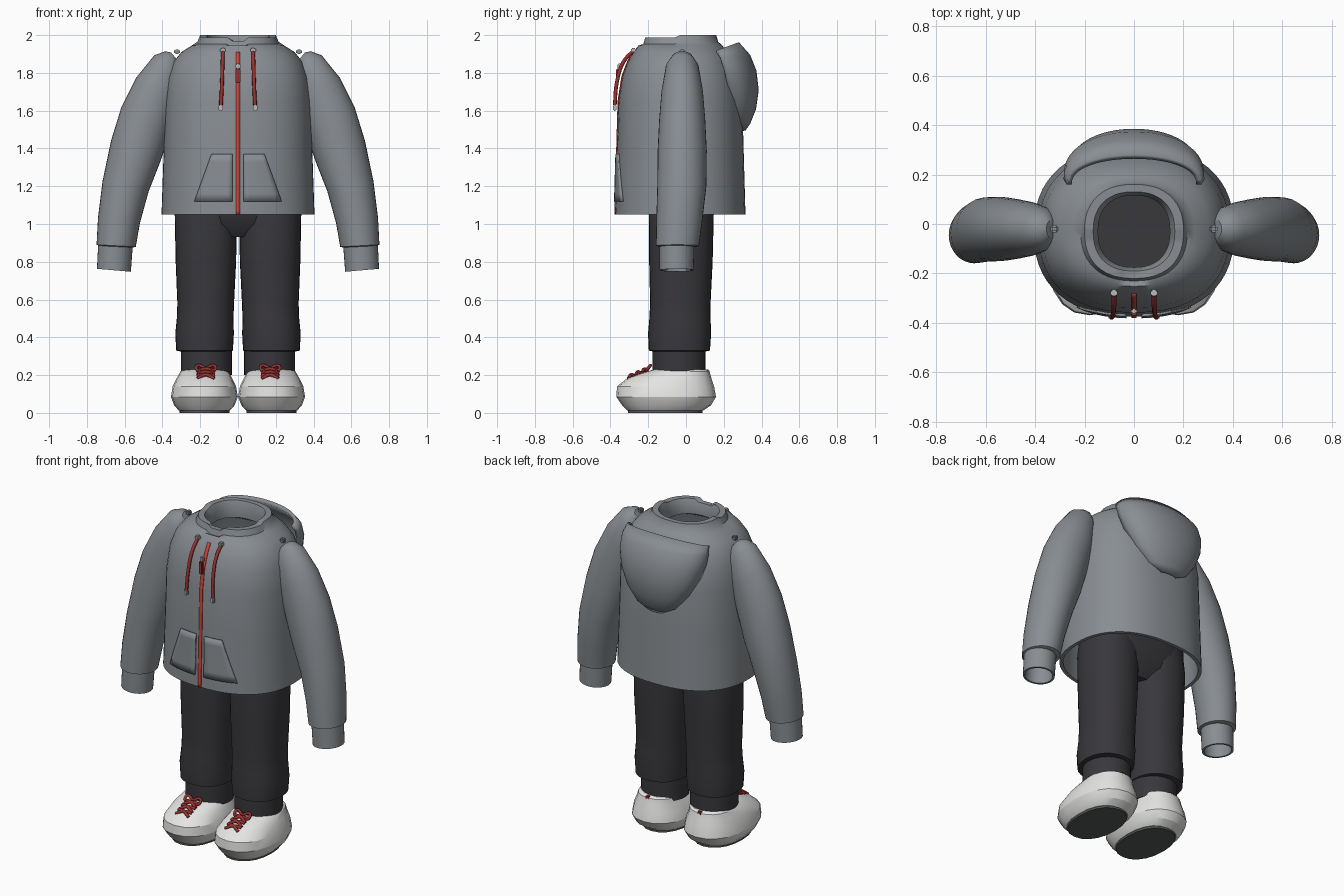
import bpy, bmesh, math
from mathutils import Vector

cube = bpy.data.objects.get("Cube")
if cube:
    bpy.data.objects.remove(cube)


def material(name, rgb):
    m = bpy.data.materials.new(name)
    m.use_nodes = True
    m.diffuse_color = (*rgb, 1)
    for node in m.node_tree.nodes:
        if node.type == 'BSDF_PRINCIPLED':
            node.inputs["Base Color"].default_value = (*rgb, 1)
    return m


GREY = material("hoodie grey", (0.25, 0.27, 0.29))
DARK = material("trouser charcoal", (0.04, 0.038, 0.044))
WHITE = material("shoe white", (0.78, 0.78, 0.77))
SOLE = material("sole grey", (0.09, 0.095, 0.1))
RED = material("zip red", (0.65, 0.06, 0.04))
CORD = material("cord red", (0.32, 0.03, 0.03))
METAL = material("metal grey", (0.5, 0.5, 0.5))


def finish(name, bm, mat, angle=35, thickness=0):
    bmesh.ops.recalc_face_normals(bm, faces=bm.faces)
    me = bpy.data.meshes.new(name)
    bm.to_mesh(me)
    bm.free()
    me.materials.append(mat)
    ob = bpy.data.objects.new(name, me)
    bpy.context.collection.objects.link(ob)
    if thickness:
        mod = ob.modifiers.new("Thickness", 'SOLIDIFY')
        mod.thickness = thickness
        mod.offset = 0
    bpy.ops.object.select_all(action='DESELECT')
    bpy.context.view_layer.objects.active = ob
    ob.select_set(True)
    bpy.ops.object.shade_smooth_by_angle(angle=math.radians(angle))
    return ob


def spow(v, p):
    return math.copysign(abs(v) ** p, v)


def loft(name, rings, mat, side=1, n=2, seg=32, closed=False, angle=35, tweak=None):
    """Skin rings of (cx, cy, z, rx, ry, tilt in degrees)."""
    bm = bmesh.new()
    rows = []
    for cx, cy, z, rx, ry, tilt in rings:
        t = math.radians(tilt)
        row = []
        for i in range(seg):
            a = math.tau * i / seg
            u = rx * spow(math.cos(a), 2 / n)
            v = ry * spow(math.sin(a), 2 / n)
            p = Vector((side * (cx + u * math.cos(t)), cy + v, z + u * math.sin(t)))
            row.append(bm.verts.new(tweak(p) if tweak else p))
        rows.append(row)
    pairs = list(zip(rows, rows[1:]))
    if closed:
        pairs.append((rows[-1], rows[0]))
    else:
        bm.faces.new(rows[0])
        bm.faces.new(rows[-1])
    for r, s in pairs:
        for i in range(seg):
            j = (i + 1) % seg
            bm.faces.new((r[i], r[j], s[j], s[i]))
    return finish(name, bm, mat, angle)


def patch(name, nu, nv, fn, mat, thickness):
    """Grid sheet from fn(u, v), both 0..1."""
    bm = bmesh.new()
    g = [[bm.verts.new(fn(i / nu, j / nv)) for i in range(nu + 1)] for j in range(nv + 1)]
    for j in range(nv):
        for i in range(nu):
            bm.faces.new((g[j][i], g[j][i + 1], g[j + 1][i + 1], g[j + 1][i]))
    return finish(name, bm, mat, 40, thickness)


def tube(name, points, r, mat):
    cu = bpy.data.curves.new(name, 'CURVE')
    cu.dimensions = '3D'
    cu.bevel_depth = r
    cu.bevel_resolution = 2
    cu.use_fill_caps = True
    sp = cu.splines.new('BEZIER')
    sp.bezier_points.add(len(points) - 1)
    for bp, p in zip(sp.bezier_points, points):
        bp.co = p
        bp.handle_left_type = bp.handle_right_type = 'AUTO'
    sp.resolution_u = 5
    cu.materials.append(mat)
    ob = bpy.data.objects.new(name, cu)
    bpy.context.collection.objects.link(ob)


def box(name, center, size, mat):
    bm = bmesh.new()
    bmesh.ops.create_cube(bm, size=1)
    for v in bm.verts:
        v.co = Vector(center) + Vector(c * s for c, s in zip(v.co, size))
    bmesh.ops.bevel(bm, geom=bm.edges[:], offset=min(size) * 0.25, segments=2, affect='EDGES')
    finish(name, bm, mat)


# Hoodie body: outside from hem to collar, then back down inside
N = 2.35
OUTER = [(1.05, 0.405, 0.345), (1.4, 0.393, 0.335), (1.65, 0.386, 0.328),
         (1.78, 0.37, 0.308), (1.86, 0.34, 0.278), (1.91, 0.3, 0.25),
         (1.945, 0.245, 0.222), (1.965, 0.215, 0.2), (2.0, 0.2, 0.19)]
INNER = [(2.0, 0.165, 0.16), (1.96, 0.145, 0.145), (1.9, 0.145, 0.145),
         (1.85, 0.29, 0.23), (1.6, 0.365, 0.305), (1.05, 0.385, 0.325)]
CY = -0.03


def collar_dip(p):
    if p.z > 1.95 and p.y < CY:
        p.z -= 0.03 if abs(p.x) < 0.05 else 0.012
    return p


loft("hoodie_body", [(0, CY, z, rx, ry, 0) for z, rx, ry in OUTER + INNER], GREY,
     n=N, seg=56, closed=True, tweak=collar_dip)


def front(x, z, lift):
    """Point on the front of the hoodie body."""
    for (z0, a0, b0), (z1, a1, b1) in zip(OUTER, OUTER[1:]):
        if z <= z1:
            break
    t = (z - z0) / (z1 - z0)
    rx, ry = a0 + (a1 - a0) * t, b0 + (b1 - b0) * t
    return Vector((x, CY - lift - ry * (1 - abs(x / rx) ** N) ** (1 / N), z))


# Hood resting on the back: (half width, edge y, edge z, middle y, middle z)
HOOD = [(0.262, 0.16, 1.915, 0.272, 1.955), (0.274, 0.18, 1.88, 0.33, 1.89),
        (0.272, 0.2, 1.82, 0.362, 1.81), (0.25, 0.22, 1.74, 0.374, 1.71),
        (0.2, 0.25, 1.64, 0.36, 1.61), (0.13, 0.275, 1.55, 0.33, 1.535),
        (0.05, 0.29, 1.505, 0.305, 1.5)]


def hood_point(u, v):
    w, ye, ze, ym, zm = HOOD[round(v * (len(HOOD) - 1))]
    a = (u - 0.5) * math.pi
    k = math.cos(a) ** 0.85 if 0 < u < 1 else 0
    return Vector((w * math.sin(a), ye + (ym - ye) * k, ze + (zm - ze) * k))


patch("hood", 24, len(HOOD) - 1, hood_point, GREY, 0.022)

# Zip and its pull
patch("zip", 1, 40, lambda u, v: front((u - 0.5) * 0.02, 1.05 + v * 0.86, 0.002), RED, 0.005)
box("zip_pull", (0, -0.362, 1.785), (0.026, 0.016, 0.075), CORD)
box("zip_slider", (0, -0.352, 1.835), (0.024, 0.02, 0.03), METAL)

SLEEVE = [(0.335, -0.02, 1.885, 0.03, 0.035, 50), (0.345, -0.02, 1.87, 0.06, 0.06, 48),
          (0.37, -0.02, 1.825, 0.1, 0.088, 43), (0.43, -0.02, 1.7, 0.132, 0.11, 35),
          (0.49, -0.02, 1.55, 0.145, 0.122, 29), (0.54, -0.02, 1.39, 0.142, 0.13, 22),
          (0.595, -0.022, 1.2, 0.125, 0.13, 13), (0.63, -0.035, 1.02, 0.112, 0.122, 7),
          (0.645, -0.045, 0.885, 0.104, 0.114, 3), (0.645, -0.045, 0.88, 0.09, 0.1, 3)]
CUFF = [(0.648, -0.048, 0.9, 0.092, 0.092, 4), (0.657, -0.05, 0.755, 0.09, 0.09, 5),
        (0.657, -0.05, 0.755, 0.078, 0.078, 5), (0.65, -0.05, 0.87, 0.078, 0.078, 4)]
LEG = [(0.17, -0.025, 1.22, 0.15, 0.155, 0), (0.17, -0.025, 1.05, 0.165, 0.172, 0),
       (0.17, -0.027, 0.8, 0.16, 0.168, 0), (0.171, -0.03, 0.58, 0.15, 0.16, 0),
       (0.174, -0.032, 0.5, 0.15, 0.162, 0), (0.177, -0.034, 0.42, 0.155, 0.167, 0),
       (0.177, -0.035, 0.33, 0.15, 0.162, 0), (0.172, -0.035, 0.325, 0.13, 0.138, 0)]
SHOE = [(0.178, -0.11, 0.012, 0.135, 0.2, 0), (0.178, -0.103, 0.04, 0.16, 0.235, 0),
        (0.178, -0.105, 0.085, 0.177, 0.264, 0), (0.178, -0.108, 0.14, 0.168, 0.257, 0),
        (0.178, -0.088, 0.185, 0.146, 0.222, 0), (0.176, -0.04, 0.22, 0.128, 0.165, 0),
        (0.174, -0.03, 0.23, 0.115, 0.14, 0)]

for side, tag in ((1, "left"), (-1, "right")):
    # Sleeve, cuff and shoulder stud
    loft(tag + "_sleeve", SLEEVE, GREY, side)
    loft(tag + "_cuff", CUFF, GREY, side)
    box(tag + "_shoulder_stud", (side * 0.323, -0.02, 1.912), (0.03, 0.03, 0.025), GREY)

    # Pocket with a slanted opening
    patch(tag + "_pocket", 6, 6, lambda u, v: front(
        side * (0.03 + u * (0.2 - 0.09 * v)), 1.12 + v * 0.25, 0.004), GREY, 0.009)

    # Drawstring with eyelet and tip
    x = side * 0.08
    tube(tag + "_drawstring", [(x, -0.275, 1.92), (x * 1.02, -0.33, 1.86),
         (x * 1.06, -0.366, 1.75), (x * 1.13, -0.377, 1.63)], 0.01, CORD)
    box(tag + "_eyelet", (x, -0.278, 1.92), (0.028, 0.028, 0.024), METAL)
    box(tag + "_drawstring_tip", (x * 1.14, -0.377, 1.615), (0.022, 0.02, 0.035), METAL)

    # Trouser leg and ankle band
    loft(tag + "_trouser_leg", LEG, DARK, side, n=2.2)
    loft(tag + "_ankle_band", [(0.168, -0.038, z, 0.135, 0.14, 0) for z in (0.2, 0.34)], DARK, side)

    # Shoe, sole and heel tab
    loft(tag + "_shoe", SHOE, WHITE, side, n=2.3, seg=20, angle=25)
    loft(tag + "_sole", [(0.178, -0.11, z, 0.132, 0.198, 0) for z in (0, 0.014)], SOLE,
         side, n=2.2, seg=20)
    box(tag + "_heel_tab", (side * 0.178, 0.113, 0.205), (0.034, 0.025, 0.05), CORD)

    # Crossed laces and bow
    cx = side * 0.17
    for k in range(3):
        y, z = -0.205 - 0.035 * k, 0.226 - 0.015 * k
        for d in (-1, 1):
            tube(tag + "_lace", [(cx - d * 0.045, y, z), (cx, y - 0.015, z + 0.006),
                 (cx + d * 0.045, y - 0.03, z - 0.014)], 0.009, CORD)
    for d in (-1, 1):
        tube(tag + "_lace_bow", [(cx, -0.2, 0.235), (cx + d * 0.045, -0.19, 0.25),
             (cx + d * 0.045, -0.21, 0.225), (cx, -0.205, 0.23)], 0.008, CORD)

# Trouser hips joining the legs
loft("trouser_hips", [(0, -0.025, 0.93, 0.1, 0.1, 0), (0, -0.025, 1.0, 0.27, 0.155, 0),
                      (0, -0.025, 1.1, 0.335, 0.175, 0), (0, -0.025, 1.25, 0.33, 0.18, 0)],
     DARK, n=2.6)
